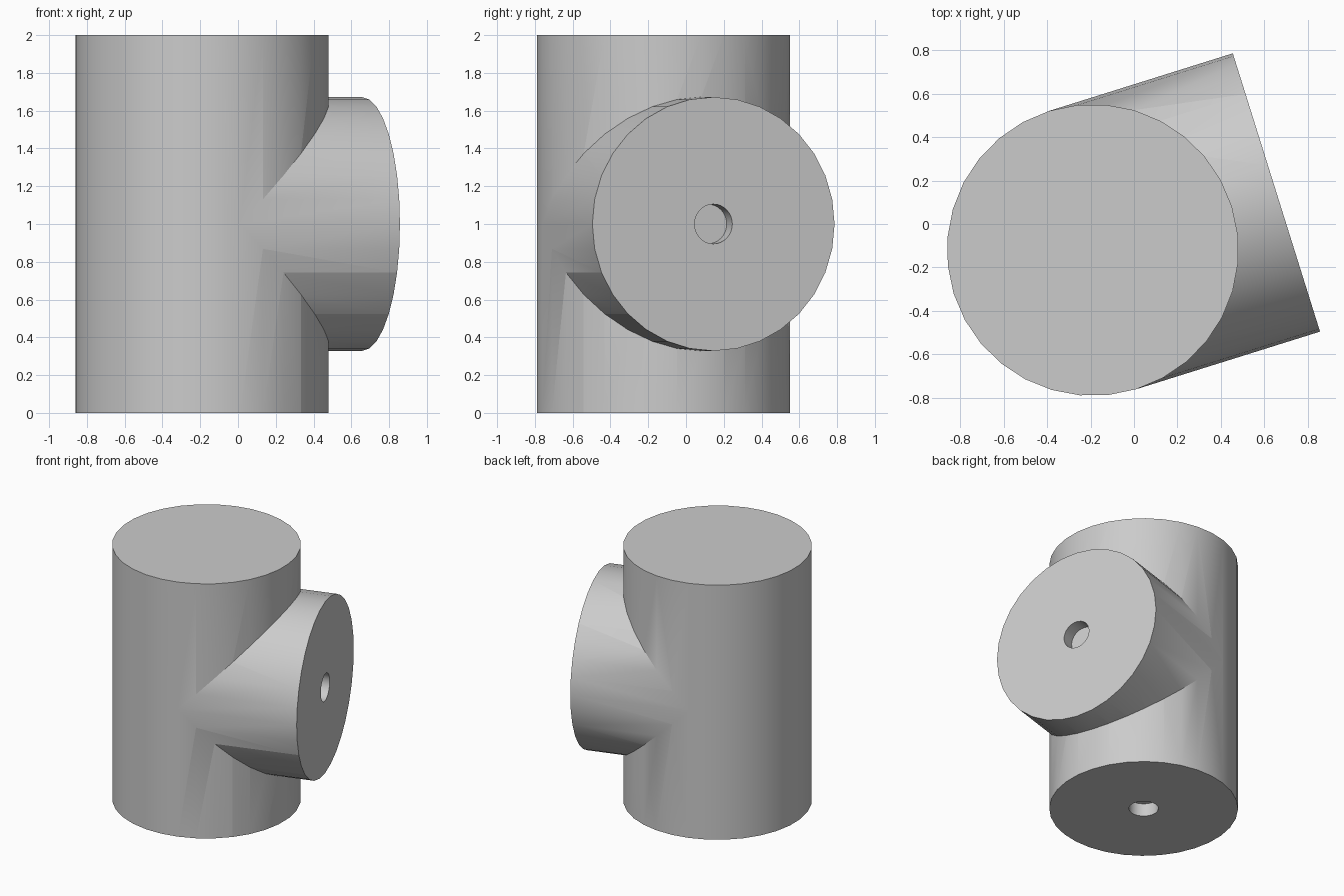
import bpy, math
from mathutils import Matrix, Vector

cube = bpy.data.objects.get("Cube")
if cube:
    bpy.data.objects.remove(cube, do_unlink=True)

RADIUS, HOLE_RADIUS, HOLE_DEPTH = 0.672, 0.105, 0.1
REACH = 0.887
TURN = math.radians(17.4)
AXIS = Vector((-0.19, -0.12, 0))

grey = bpy.data.materials.new("plain grey")
grey.use_nodes = True
colour = (0.6, 0.6, 0.6, 1)
grey.diffuse_color = colour
grey.node_tree.nodes["Principled BSDF"].inputs["Base Color"].default_value = colour

upright = Matrix.Translation(AXIS) @ Matrix.Rotation(TURN, 4, 'Z')
sideways = upright @ Matrix.Translation((0, 0, 1)) @ Matrix.Rotation(math.pi / 2, 4, 'Y')


def cylinder(name, radius, start, end, frame, sides=32):
    """Cylinder along the frame's z axis, with a vertex on the frame's x axis."""
    bpy.ops.mesh.primitive_cylinder_add(vertices=sides, radius=radius, depth=end - start)
    ob = bpy.context.object
    ob.name = name
    ob.data.transform(frame @ Matrix.Translation((0, 0, (start + end) / 2)))
    ob.data.materials.append(grey)
    return ob


def combine(target, tool, operation):
    mod = target.modifiers.new(tool.name, 'BOOLEAN')
    mod.object, mod.operation, mod.solver = tool, operation, 'EXACT'
    bpy.context.view_layer.objects.active = target
    bpy.ops.object.modifier_apply(modifier=mod.name)
    bpy.data.objects.remove(tool, do_unlink=True)


# Upright pipe with an equal side branch
body = cylinder("pipe_tee", RADIUS, 0, 2, upright)
combine(body, cylinder("branch", RADIUS, 0, REACH, sideways), 'UNION')

# Shallow blind holes in the branch face and the base
combine(body, cylinder("branch_hole", HOLE_RADIUS, REACH - HOLE_DEPTH, REACH + 0.1, sideways), 'DIFFERENCE')
combine(body, cylinder("base_hole", HOLE_RADIUS, -0.1, HOLE_DEPTH, upright), 'DIFFERENCE')

# Smooth walls, crisp rims
bpy.ops.object.select_all(action='DESELECT')
body.select_set(True)
bpy.context.view_layer.objects.active = body
bpy.ops.object.shade_smooth_by_angle(angle=math.radians(30))
